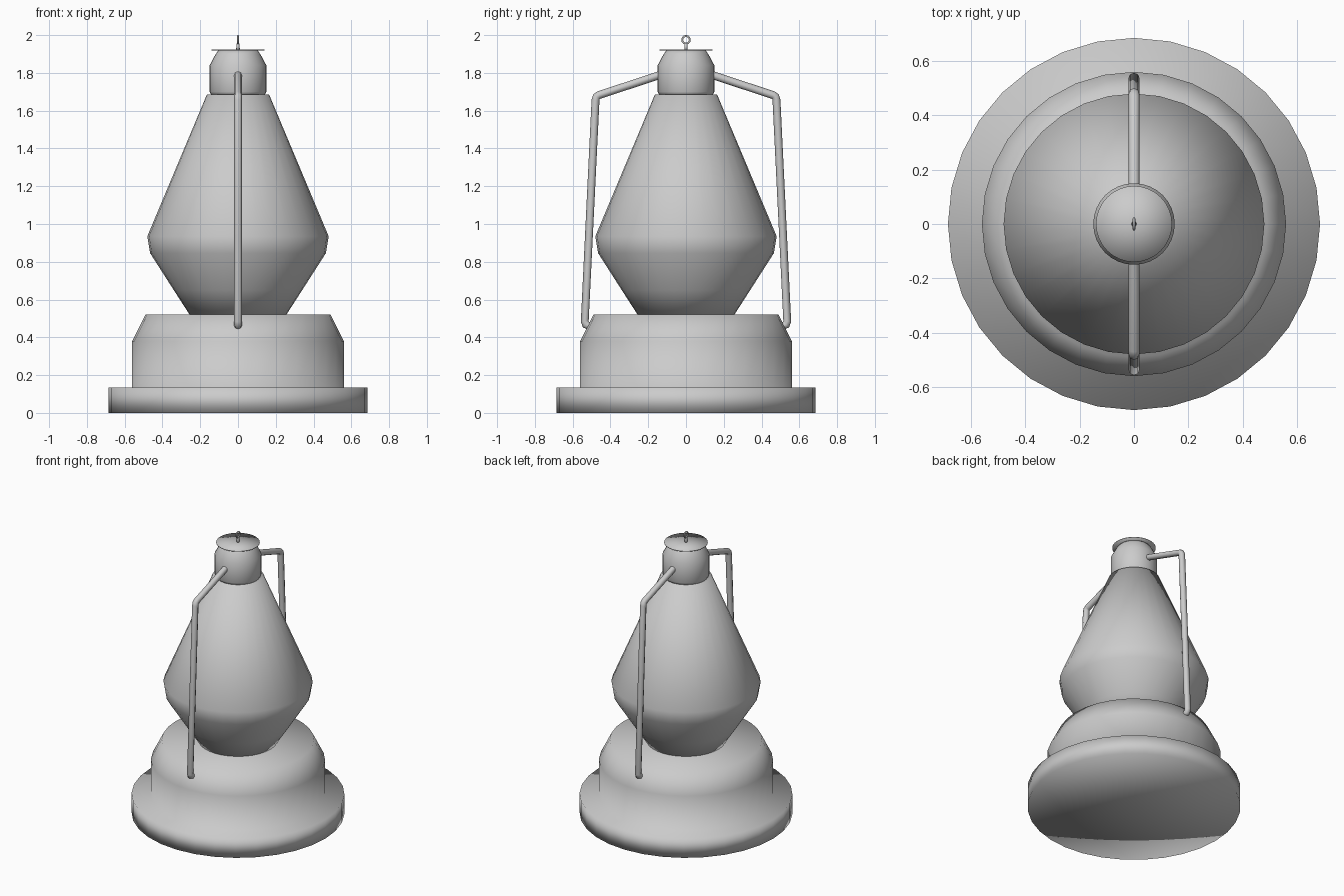
import bpy, bmesh
from math import cos, sin, pi

if "Cube" in bpy.data.objects:
    bpy.data.objects.remove(bpy.data.objects["Cube"])

SIDES = 32


def lathe(name, profile, sides=SIDES):
    """Revolve (radius, z) points about z; radius 0 gives a pole."""
    bm = bmesh.new()
    rings = []
    for r, z in profile:
        n = sides if r > 0 else 1
        rings.append([bm.verts.new((r * cos(2 * pi * i / sides), r * sin(2 * pi * i / sides), z))
                      for i in range(n)])
    for a, b in zip(rings, rings[1:]):
        for i in range(sides):
            j = (i + 1) % sides
            quad = [a[i % len(a)], a[j % len(a)], b[j % len(b)], b[i % len(b)]]
            bm.faces.new(list(dict.fromkeys(quad)))
    bmesh.ops.recalc_face_normals(bm, faces=bm.faces)
    for f in bm.faces:
        f.smooth = True
    mesh = bpy.data.meshes.new(name)
    bm.to_mesh(mesh)
    bm.free()
    ob = bpy.data.objects.new(name, mesh)
    bpy.context.collection.objects.link(ob)
    return ob


def tube(name, points, radius):
    """Round bar along a path of points."""
    cu = bpy.data.curves.new(name, 'CURVE')
    cu.dimensions = '3D'
    cu.bevel_depth = radius
    cu.bevel_resolution = 2
    cu.use_fill_caps = True
    sp = cu.splines.new('POLY')
    sp.points.add(len(points) - 1)
    for p, co in zip(sp.points, points):
        p.co = (*co, 1)
    sp.use_smooth = True
    ob = bpy.data.objects.new(name, cu)
    bpy.context.collection.objects.link(ob)
    return ob


# Foot plate and fuel tank, one continuous turned shape
lathe("base_and_tank", [(0, 0), (0.685, 0), (0.685, 0.135), (0.56, 0.135),
                        (0.56, 0.38), (0.49, 0.52), (0, 0.52)])

# Glass globe
lathe("globe", [(0, 0.515), (0.253, 0.515), (0.34, 0.65), (0.465, 0.845), (0.48, 0.935),
                (0.165, 1.685), (0, 1.685)])

# Chimney
lathe("chimney", [(0, 1.68), (0.14, 1.68), (0.15, 1.70), (0.15, 1.84),
                  (0.118, 1.90), (0.105, 1.918), (0, 1.918)])

# Thin cap on the chimney
lathe("chimney_cap", [(0, 1.917), (0.14, 1.919), (0.14, 1.923), (0, 1.924)])

# Lifting ring and its stem
lathe("ring_stem", [(0, 1.92), (0.01, 1.92), (0.008, 1.955), (0, 1.955)], 10)
bpy.ops.mesh.primitive_torus_add(location=(0, 0, 1.975), rotation=(0, pi / 2, 0),
                                 major_radius=0.02, minor_radius=0.005,
                                 major_segments=20, minor_segments=8)
bpy.context.object.name = "lifting_ring"
bpy.ops.object.shade_smooth()

# Bent side bars, front and back
for label, s in (("front", -1), ("back", 1)):
    path = [(0.12, 1.795), (0.462, 1.682), (0.474, 1.674), (0.479, 1.655),
            (0.536, 0.485), (0.530, 0.467), (0.515, 0.461), (0.49, 0.458)]
    tube(label + "_side_bar", [(0, s * y, z) for y, z in path], 0.021)
